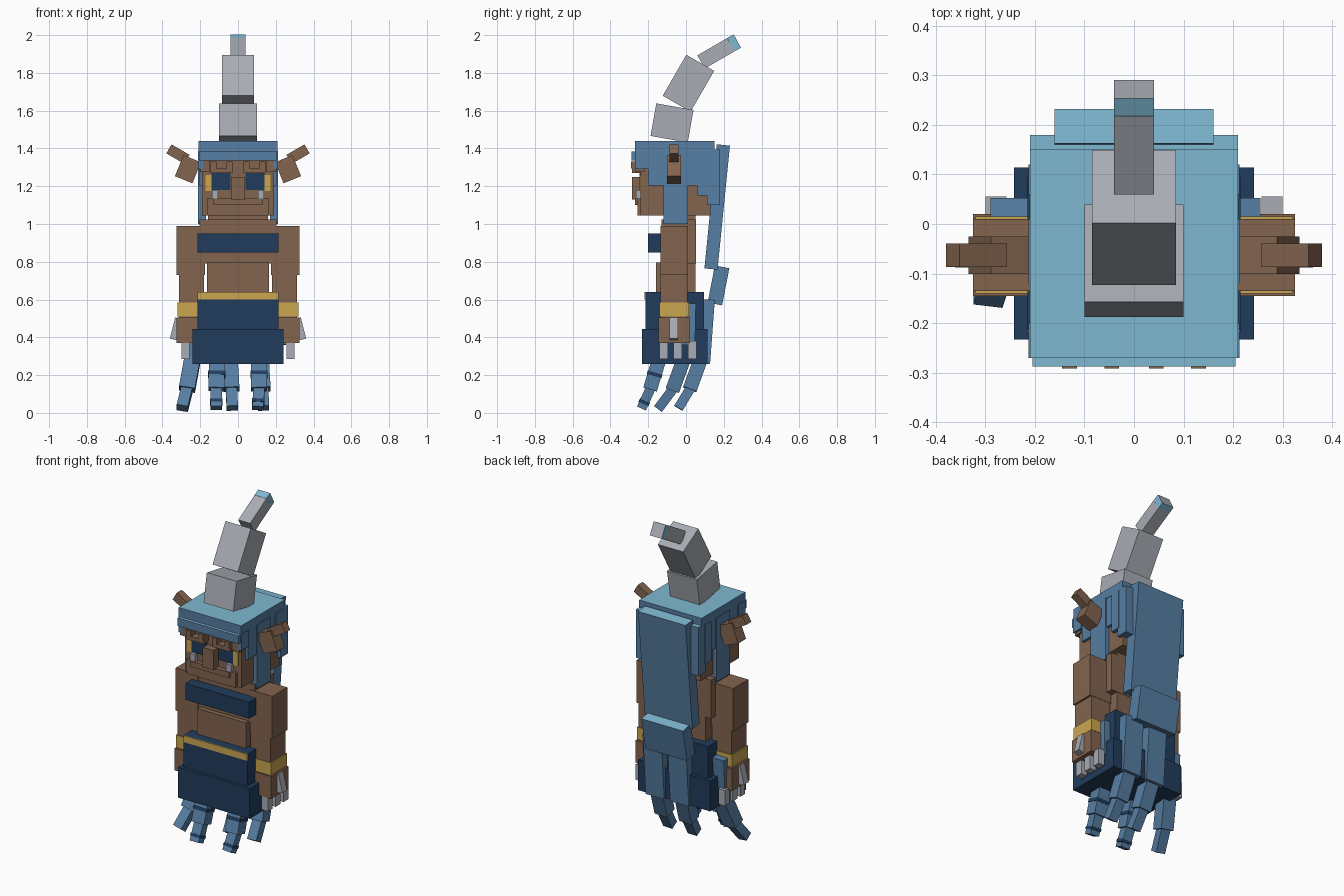
import bpy, bmesh
from math import radians
from mathutils import Matrix, Vector

if "Cube" in bpy.data.objects:
    bpy.data.objects.remove(bpy.data.objects["Cube"])


def material(name, *rgb):
    col = [((c / 255 + 0.055) / 1.055) ** 2.4 for c in rgb] + [1]
    m = bpy.data.materials.new(name)
    m.use_nodes = True
    m.diffuse_color = col
    m.node_tree.nodes["Principled BSDF"].inputs["Base Color"].default_value = col
    return m


BROWN = material("brown", 130, 100, 79)
NAVY = material("navy", 33, 60, 92)
BLUE = material("blue", 86, 126, 163)
TEAL = material("pale teal", 126, 184, 209)
GREY = material("grey", 168, 172, 180)
GOLD = material("gold", 202, 166, 80)


def block(name, size, matrix, mat, top=None):
    """Box; faces pointing along its own +z may take a second colour."""
    bm = bmesh.new()
    bmesh.ops.create_cube(bm, size=1, matrix=Matrix.Diagonal((*size, 1)))
    bm.normal_update()
    for f in bm.faces:
        f.material_index = int(top is not None and f.normal.z > 0.9)
    bm.transform(matrix)
    me = bpy.data.meshes.new(name)
    bm.to_mesh(me)
    bm.free()
    for m in (mat, top):
        if m:
            me.materials.append(m)
    ob = bpy.data.objects.new(name, me)
    bpy.context.collection.objects.link(ob)
    return ob


def box(name, x, y, z, mat, top=None):
    """Axis aligned box from ranges; a single x number is a half width."""
    x = x if isinstance(x, tuple) else (-x, x)
    r = [sorted(v) for v in (x, y, z)]
    mid = Vector([(a + b) / 2 for a, b in r])
    return block(name, [b - a for a, b in r], Matrix.Translation(mid), mat, top)


def pair(name, x, y, z, mat, top=None):
    """Left and right copies of a box."""
    for s, side in ((1, "left"), (-1, "right")):
        box(f"{side}_{name}", (s * x[0], s * x[1]), y, z, mat, top)


def tilted(name, centre, size, axis, angle, mat, top=None):
    m = Matrix.Translation(centre) @ Matrix.Rotation(radians(angle), 4, axis)
    return block(name, size, m, mat, top)


def beam(name, a, b, w, d, mat, top=None):
    """Box running from b up to a."""
    a, b = Vector(a), Vector(b)
    z = (a - b).normalized()
    y = z.cross(Vector((1, 0, 0))).normalized()
    rot = Matrix((y.cross(z), y, z)).transposed().to_4x4()
    return block(name, (w, d, (a - b).length), Matrix.Translation((a + b) / 2) @ rot, mat, top)


# Curved horn on the head
tilted("horn_base", (0, -0.074, 1.535), (0.2, 0.2, 0.175), 'X', -10, GREY)
tilted("horn_middle", (0, 0.013, 1.745), (0.17, 0.17, 0.25), 'X', -30, GREY)
beam("horn_tip", (0, 0.237, 1.949), (0, 0.08, 1.858), 0.08, 0.08, GREY)
beam("horn_tip_band", (0, 0.272, 1.968), (0, 0.237, 1.949), 0.08, 0.08, TEAL, GREY)

# Cap and hanging hair
box("cap", 0.21, (-0.27, 0.15), (1.385, 1.44), BLUE, TEAL)
box("fringe", 0.205, (-0.288, -0.22), (1.335, 1.385), BLUE, TEAL)
box("back_hair", 0.21, (0.11, 0.18), (1.1, 1.395), BLUE, TEAL)
pair("side_hair", (0.185, 0.207), (-0.2, 0.115), (1.205, 1.39), BLUE)
pair("sideburn", (0.17, 0.213), (-0.12, 0.01), (1.0, 1.39), BLUE)
pair("hair_lock", (0.185, 0.213), (0.06, 0.12), (1.15, 1.39), BLUE)
pair("temple_lock", (0.185, 0.213), (-0.27, -0.2), (1.29, 1.39), BLUE)

# Long plates down the back
tilted("back_plate_upper", (0, 0.165, 1.09), (0.32, 0.07, 0.66), 'X', -5.7, BLUE, TEAL)
tilted("back_plate_lower", (0, 0.172, 0.675), (0.28, 0.078, 0.2), 'X', -11, BLUE, TEAL)

# Head and face
box("head", 0.19, (-0.24, 0.13), (1.045, 1.39), BROWN)
box("jaw", 0.165, (-0.258, -0.2), (1.045, 1.135), BROWN)
box("upper_lip", 0.13, (-0.27, -0.2), (1.1, 1.135), BROWN)
box("nose", 0.037, (-0.287, -0.2), (1.13, 1.25), BROWN)
pair("eye", (0.04, 0.14), (-0.247, -0.238), (1.18, 1.27), NAVY)
pair("eye_corner", (0.14, 0.172), (-0.246, -0.238), (1.175, 1.26), GOLD)
pair("tooth", (0.105, 0.138), (-0.265, -0.235), (1.135, 1.18), GREY)
pair("brow", (0.03, 0.145), (-0.286, -0.23), (1.27, 1.295), BROWN)
pair("brow_inner_prong", (0.03, 0.06), (-0.292, -0.23), (1.295, 1.33), BROWN)
pair("brow_outer_prong", (0.115, 0.145), (-0.292, -0.23), (1.295, 1.33), BROWN)
pair("cheek", (0.15, 0.2), (-0.27, -0.22), (1.275, 1.335), BROWN)

# Ears
for s, side in ((1, "left"), (-1, "right")):
    tilted(f"{side}_ear_base", (s * 0.265, -0.063, 1.29), (0.1, 0.075, 0.12), 'Y', -22 * s, BROWN)
    tilted(f"{side}_ear_tip", (s * 0.318, -0.063, 1.37), (0.11, 0.048, 0.055), 'Y', 30 * s - 60 * s, BROWN)

# Torso
box("neck", 0.16, (-0.1, 0.05), (1.0, 1.05), BROWN)
box("chest", 0.205, (-0.13, 0.052), (0.79, 1.025), BROWN)
box("chest_band", 0.215, (-0.2, -0.12), (0.85, 0.95), NAVY)
box("belly", 0.165, (-0.16, 0.05), (0.62, 0.795), BROWN)

# Skirt with its belt
box("skirt_upper", 0.215, (-0.215, 0.095), (0.4, 0.64), NAVY)
box("belt", 0.215, (-0.219, -0.213), (0.6, 0.64), GOLD)
box("skirt_lower", 0.242, (-0.233, 0.114), (0.26, 0.445), NAVY)

# Arms, hands and claws
pair("upper_arm", (0.175, 0.325), (-0.135, 0.01), (0.73, 0.99), BROWN)
pair("forearm", (0.18, 0.313), (-0.135, 0.008), (0.5, 0.73), BROWN)
pair("bracelet", (0.205, 0.32), (-0.14, 0.015), (0.51, 0.585), GOLD)
pair("hand", (0.2, 0.325), (-0.145, 0.02), (0.37, 0.505), BROWN)
for i, y in enumerate((-0.14, -0.066, 0.01)):
    pair(f"claw_{i}", (0.257, 0.3), (y, y + 0.045), (0.285, 0.38), GREY)
for s, side in ((1, "left"), (-1, "right")):
    tilted(f"{side}_thumb", (s * 0.33, -0.065, 0.445), (0.035, 0.045, 0.115), 'Y', -14 * s, GREY)

# Hanging limbs: joint points from top to bottom with segment widths
LIMBS = {
    "front_right_limb": [(-0.11, -0.14, 0.29), (-0.115, -0.19, 0.125), (-0.115, -0.235, 0.025)],
    "front_left_limb": [(0.11, -0.14, 0.29), (0.112, -0.19, 0.125), (0.105, -0.235, 0.025)],
    "side_right_limb": [(-0.24, -0.01, 0.29), (-0.27, -0.07, 0.125), (-0.295, -0.145, 0.025)],
    "back_right_limb": [(-0.045, 0.08, 0.29), (-0.035, 0.02, 0.125), (-0.03, -0.04, 0.025)],
    "back_left_limb": [(0.12, 0.08, 0.29), (0.13, 0.02, 0.125), (0.135, -0.04, 0.025)],
}
for name, (hip, knee, foot) in LIMBS.items():
    w = 0.085
    beam(name + "_upper", hip, knee, w, 0.075, BLUE)
    start = Vector(knee).lerp(Vector(foot), -0.15)
    beam(name + "_lower", start, foot, 0.06, 0.052, BLUE)
    # Dark rings on the front limbs
    if name.startswith("front"):
        for a, b, t, u, ww, d in ((hip, knee, 0.47, 0.58, w, 0.075), (knee, foot, 0.6, 0.76, 0.06, 0.052)):
            a, b = Vector(a), Vector(b)
            beam(name + "_ring", a.lerp(b, t), a.lerp(b, u), ww + 0.006, d + 0.006, NAVY)
    # Thick roots under the back plates
    if name.startswith("back"):
        x = hip[0]
        beam(name + "_root", (x, 0.125, 0.6), (x, 0.1, 0.26), 0.125, 0.055, BLUE)

# Hip strands beside the skirt
beam("right_hip_strand", (-0.25, 0.015, 0.56), (-0.245, -0.01, 0.28), 0.08, 0.075, BLUE)
beam("left_hip_strand", (0.22, 0.015, 0.58), (0.22, 0.01, 0.36), 0.07, 0.075, BLUE)
